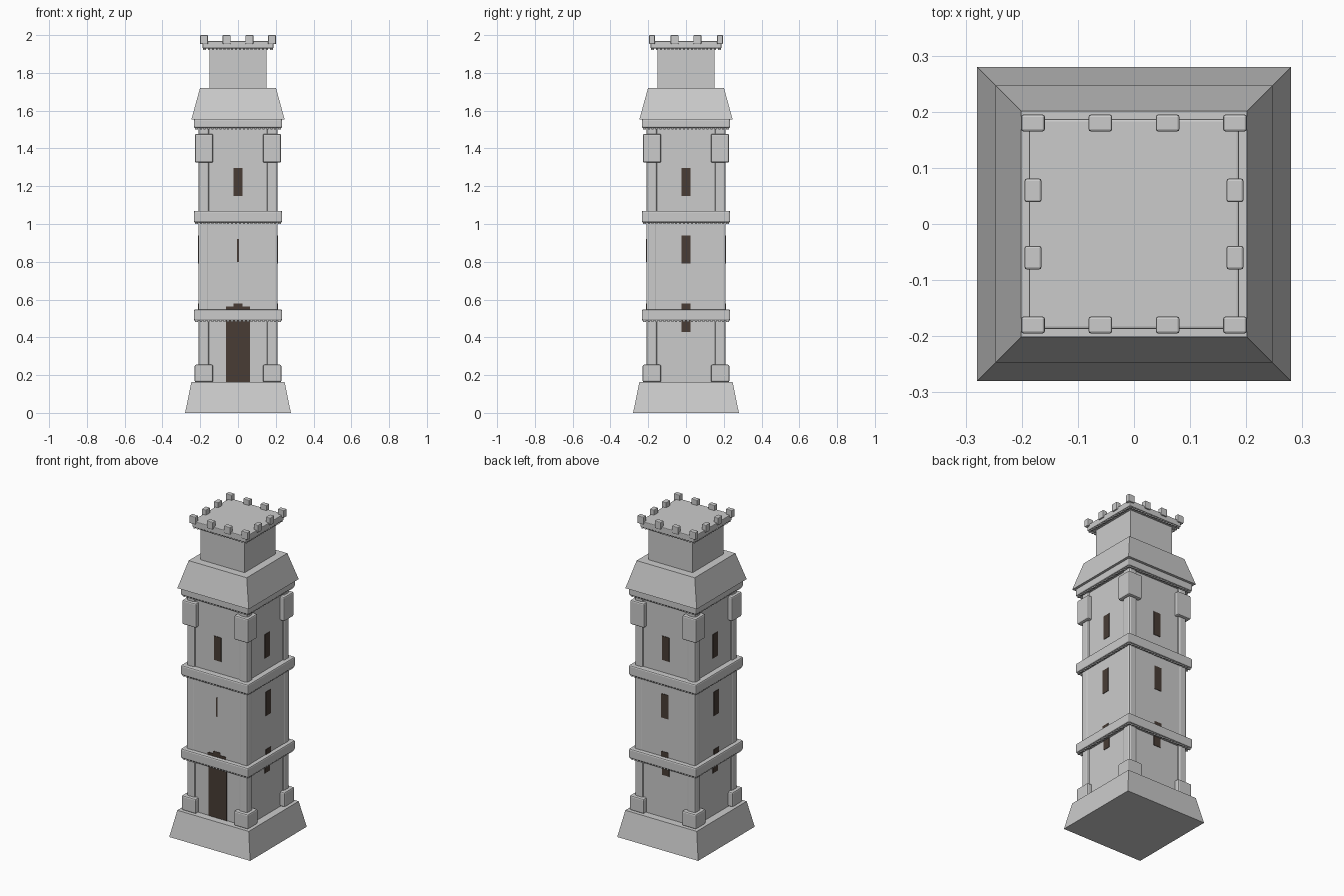
import bpy, bmesh, math
from mathutils import Matrix

cube = bpy.data.objects.get("Cube")
if cube:
    bpy.data.objects.remove(cube, do_unlink=True)


def material(name, color):
    mat = bpy.data.materials.new(name)
    mat.use_nodes = True
    mat.diffuse_color = (*color, 1)
    mat.node_tree.nodes["Principled BSDF"].inputs["Base Color"].default_value = (*color, 1)
    return mat


STONE = material("grey stone", (0.6, 0.6, 0.6))
WOOD = material("dark brown wood", (0.065, 0.046, 0.036))


def finish(name, bm, mat, bevel=0):
    mesh = bpy.data.meshes.new(name)
    bmesh.ops.recalc_face_normals(bm, faces=bm.faces)
    bm.to_mesh(mesh)
    bm.free()
    mesh.materials.append(mat)
    obj = bpy.data.objects.new(name, mesh)
    bpy.context.collection.objects.link(obj)
    if bevel:
        mod = obj.modifiers.new("rounded edges", "BEVEL")
        mod.width = bevel
        mod.segments = 2
    return obj


def add_box(bm, x, y, z, turn=0):
    """Box from three (low, high) ranges, turned about z."""
    verts = bmesh.ops.create_cube(bm, size=1)["verts"]
    for v in verts:
        v.co = [(lo + hi) / 2 + c * (hi - lo) for c, (lo, hi) in zip(v.co, (x, y, z))]
    bmesh.ops.rotate(bm, verts=verts, matrix=Matrix.Rotation(turn, 3, "Z"))


def block(name, half, low, high, bevel=0, top_half=None):
    """Square block, tapered if top_half is given."""
    bm = bmesh.new()
    add_box(bm, (-half, half), (-half, half), (low, high))
    if top_half:
        for v in bm.verts:
            if v.co.z > (low + high) / 2:
                v.co.x *= top_half / half
                v.co.y *= top_half / half
    return finish(name, bm, STONE, bevel)


def corners(name, inner, outer, low, high, bevel):
    """The same post on all four corners."""
    bm = bmesh.new()
    for i in range(4):
        add_box(bm, (inner, outer), (inner, outer), (low, high), i * math.pi / 2)
    return finish(name, bm, STONE, bevel)


def dentils(name, half, low, high):
    """Row of tiny teeth round the underside of a ledge."""
    bm = bmesh.new()
    count = round(2 * half / 0.021)
    step = 2 * half / count
    for side in range(4):
        for i in range(count):
            x = -half + (i + 0.5) * step
            add_box(bm, (x - step / 4, x + step / 4), (-half, -half + 0.012),
                    (low, high), side * math.pi / 2)
    return finish(name, bm, STONE)


def plate(name, width, low, high, wall, sides):
    """Thin dark plate standing just proud of the wall."""
    bm = bmesh.new()
    for side in sides:
        add_box(bm, (-width / 2, width / 2), (-wall - 0.003, -wall + 0.003),
                (low, high), side * math.pi / 2)
    return finish(name, bm, WOOD)


# Plinth and the three storeys
block("plinth", 0.28, 0, 0.163, top_half=0.247)
block("lower_wall", 0.2, 0.163, 0.5)
block("middle_wall", 0.208, 0.5, 1.03)
block("upper_wall", 0.2, 1.03, 1.53)

# Corner columns with their feet and heads
corners("corner_columns", 0.152, 0.21, 0.16, 1.52, 0.012)
corners("column_feet", 0.132, 0.23, 0.163, 0.255, 0.008)
corners("column_heads", 0.132, 0.228, 1.325, 1.477, 0.008)

# Ledges with teeth below
for name, low, high in (("lower", 0.488, 0.548), ("middle", 1.008, 1.07), ("upper", 1.508, 1.555)):
    block(name + "_ledge", 0.234, low, high, 0.008)
    dentils(name + "_ledge_teeth", 0.228, low - 0.007, low + 0.004)

# Sloping roof, turret and crown
block("roof", 0.247, 1.553, 1.72, top_half=0.201)
block("turret", 0.152, 1.72, 1.94)
block("crown", 0.187, 1.93, 1.968, 0.004)
dentils("crown_teeth", 0.184, 1.922, 1.934)

# Battlements
bm = bmesh.new()
for x in (-0.18, -0.06, 0.06, 0.18):
    for y in (-0.18, 0.18):
        add_box(bm, (x - 0.021, x + 0.021), (y - 0.015, y + 0.015), (1.953, 2.0))
for x in (-0.18, 0.18):
    for y in (-0.06, 0.06):
        add_box(bm, (x - 0.015, x + 0.015), (y - 0.021, y + 0.021), (1.953, 2.0))
finish("battlements", bm, STONE, 0.004)

# Door and windows
plate("door", 0.126, 0.163, 0.5, 0.2, [0])
plate("door_top", 0.126, 0.5, 0.564, 0.208, [0])
plate("lower_windows", 0.05, 0.428, 0.5, 0.2, [1, 2, 3])
plate("lower_window_tops", 0.05, 0.5, 0.58, 0.208, range(4))
plate("middle_windows", 0.05, 0.79, 0.94, 0.208, [1, 2, 3])
plate("middle_slit", 0.01, 0.8, 0.92, 0.208, [0])
plate("upper_windows", 0.05, 1.147, 1.297, 0.2, range(4))
